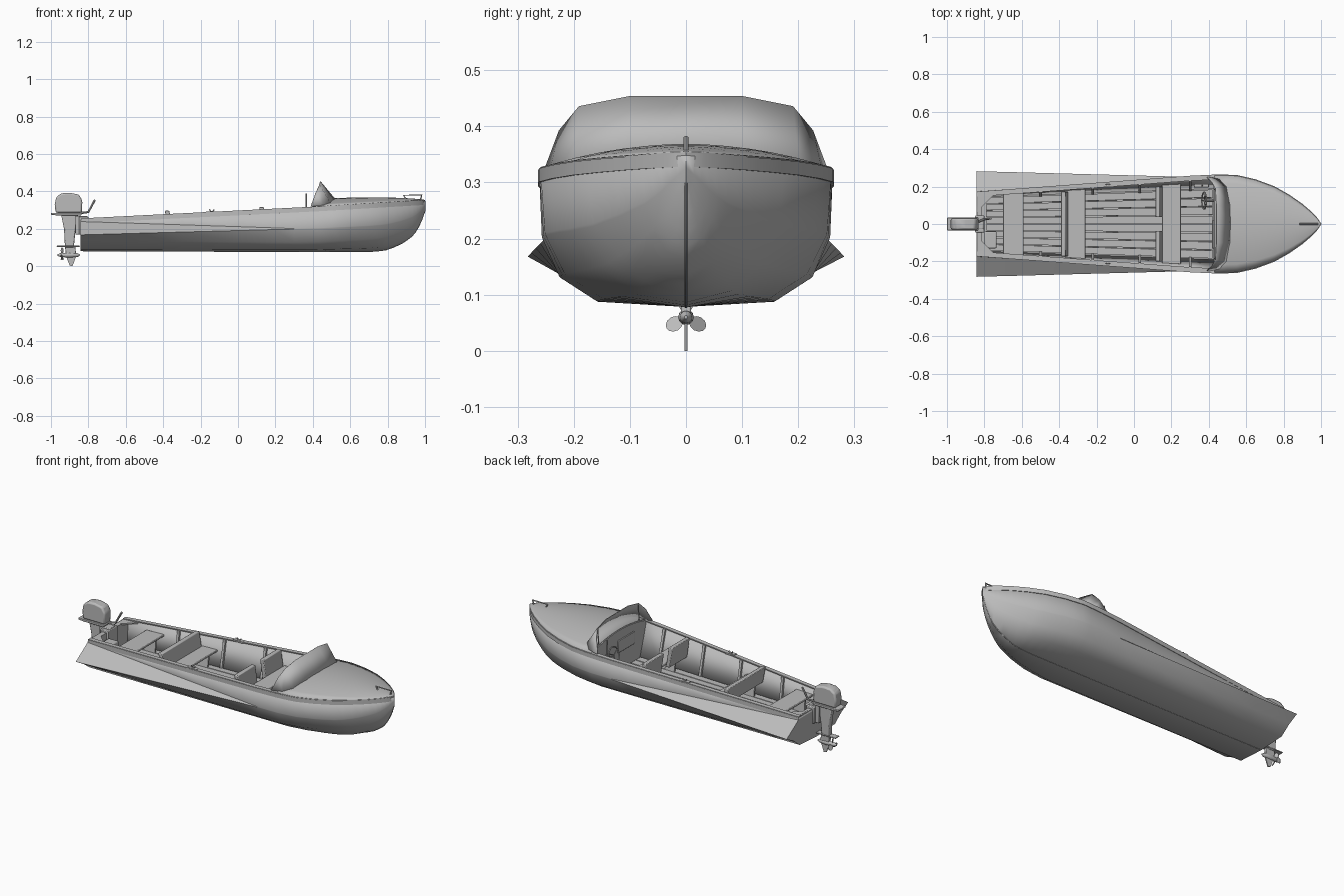
import bpy, bmesh, math
from mathutils import Vector

cube = bpy.data.objects.get("Cube")
if cube:
    bpy.data.objects.remove(cube)

GREY = bpy.data.materials.new("plain grey")
GREY.use_nodes = True
GREY.diffuse_color = (0.5, 0.5, 0.5, 1)
GREY.node_tree.nodes["Principled BSDF"].inputs["Base Color"].default_value = (0.5, 0.5, 0.5, 1)


def finish(name, me, smooth=35):
    me.materials.clear()
    me.materials.append(GREY)
    me.shade_smooth()
    me.set_sharp_from_angle(angle=math.radians(smooth))
    ob = bpy.data.objects.new(name, me)
    bpy.context.scene.collection.objects.link(ob)
    return ob


def loft(name, rows, closed=True, caps=True, thick=0, bevel=0):
    """Skin a list of equal-length point rows."""
    bm = bmesh.new()
    vs = [[bm.verts.new(p) for p in r] for r in rows]
    n = len(rows[0])
    for a, b in zip(vs, vs[1:]):
        for i in range(n if closed else n - 1):
            j = (i + 1) % n
            bm.faces.new((a[i], a[j], b[j], b[i]))
    if caps:
        bm.faces.new(vs[0])
        if closed:
            bm.faces.new(vs[-1])
    bmesh.ops.remove_doubles(bm, verts=bm.verts, dist=0.0004)
    bmesh.ops.recalc_face_normals(bm, faces=bm.faces)
    me = bpy.data.meshes.new(name)
    bm.to_mesh(me)
    bm.free()
    ob = finish(name, me)
    if thick:
        m = ob.modifiers.new("thickness", "SOLIDIFY")
        m.thickness, m.offset = thick, 0
    if bevel:
        m = ob.modifiers.new("soft edges", "BEVEL")
        m.width, m.segments = bevel, 2
    return ob


def box(name, x0, x1, y0, y1, z0, z1, bevel=0):
    ring = [(y0, z0), (y1, z0), (y1, z1), (y0, z1)]
    return loft(name, [[(x, y, z) for y, z in ring] for x in (x0, x1)], bevel=bevel)


def prism(name, profile, half, bevel=0):
    """Extrude a side profile (x, z) across the centre line."""
    return loft(name, [[(x, y, z) for x, z in profile] for y in (-half, half)], bevel=bevel)


def tube(name, pts, r, cyclic=False):
    cu = bpy.data.curves.new(name, "CURVE")
    cu.dimensions, cu.bevel_depth, cu.bevel_resolution = "3D", r, 2
    cu.use_fill_caps = True
    sp = cu.splines.new("POLY")
    sp.points.add(len(pts) - 1)
    for p, q in zip(sp.points, pts):
        p.co = (*q, 1)
    sp.use_cyclic_u = cyclic
    tmp = bpy.data.objects.new(name + "_path", cu)
    me = bpy.data.meshes.new_from_object(tmp)
    bpy.data.objects.remove(tmp)
    return finish(name, me)


def lerp(table, x):
    for (a, u), (b, v) in zip(table, table[1:]):
        if x <= b:
            return u + (v - u) * (x - a) / (b - a)
    return table[-1][1]


# Hull lines: half breadth, sheer height, keel height along the length
BEAM = [(-.84, .168), (.3, .253), (.45, .26), (.55, .257), (.65, .234), (.75, .197),
        (.83, .152), (.9, .103), (.95, .06), (.98, .028), (1, 0)]
SHEER = [(-.84, .25), (.45, .315), (1, .348)]
KEEL = [(-.84, .083), (.72, .08), (.8, .09), (.88, .125), (.94, .17), (.975, .23), (1, .3)]
B = lambda x: lerp(BEAM, x)
S = lambda x: lerp(SHEER, x)
K = lambda x: lerp(KEEL, x)
STERN = [(0, .083), (.16, .092), (.22, .138), (.28, .168), (.172, .238), (.168, .25)]
MID_F, MID_G = (0, .62, .87, .985, .986, 1), (0, .04, .22, .52, .53, 1)
BOW_F, BOW_G = (0, .45, .75, .92, .93, 1), (0, .1, .3, .55, .57, 1)


def section(x):
    t = min(max((x - .4) / .5, 0), 1)
    xs = max(x, .3)
    pts = [(B(xs) * (a + (b - a) * t), K(xs) + (S(xs) - K(xs)) * (c + (d - c) * t))
           for a, b, c, d in zip(MID_F, BOW_F, MID_G, BOW_G)]
    if x < .3:
        u = (x + .84) / 1.14
        pts = [(p[0] + (q[0] - p[0]) * u, p[1] + (q[1] - p[1]) * u) for p, q in zip(STERN, pts)]
    return [(x, -y, z) for y, z in reversed(pts[1:])] + [(x, y, z) for y, z in pts]


AFT = [-.84, -.6, -.3, 0, .2, .3, .43]
FORE = [.43, .5, .55, .6, .65, .7, .75, .79, .83, .87, .9, .93, .95, .965, .98, .99, 1]
loft("hull", [section(x) for x in AFT + FORE[1:]], closed=False, thick=.005)
tube("keel_strip", [(x, 0, K(x) - .001) for x in [-.83, 0] + FORE], .003)


# Foredeck with camber
def deck_z(x, f):
    return S(x) + .005 + .146 * B(x) * (1 - f * f)


FR = [i / 6 for i in range(-6, 7)]
loft("foredeck", [[(x, f * B(x), deck_z(x, f)) for f in FR] for x in FORE],
     closed=False, caps=False, thick=.004)

# Gunwales and rub strips
for s, side in ((1, "left"), (-1, "right")):
    def strip(name, inner, outer, low, high):
        rows = []
        for x in AFT + FORE[1:]:
            a, b = max(0, B(x) - inner), B(x) + (outer if x < 1 else 0)
            rows.append([(x, s * y, S(x) + z) for y, z in
                         ((a, low), (b, low), (b, high), (a, high))])
        loft(side + name, rows)
    strip("_gunwale", .022, .003, 0, .006)
    strip("_rub_strip", .002, .005, -.02, .004)


# Cockpit lining
def wall(x, z):
    foot = lerp([(-.84, .145), (.43, .19)], x)
    return foot + (B(x) - .012 - foot) * (z - .112) / (S(x) - .112)


def slab(name, x0, x1, f0, f1, z0, z1, bevel=0):
    """Crosswise board whose ends follow the cockpit walls."""
    return loft(name, [[(x, f * wall(x, z), z) for f, z in
                        ((f0, z0), (f1, z0), (f1, z1), (f0, z1))] for x in (x0, x1)], bevel=bevel)


slab("floor", -.83, .43, -1, 1, .112, .118)
for i in range(8):
    f = -.96 + i * .24
    slab("floor_plank", -.79, .42, f + .015, f + .225, .118, .13)
for s in (1, -1):
    loft("side_lining", [[(x, s * wall(x, z), z) for z in (.112, S(x))] for x in AFT],
         closed=False, caps=False, thick=.004)
    for x in (-.5, -.22, .03, .3):
        rows = []
        for z in (.125, S(x)):
            w = wall(x, z)
            rows.append([(x + a, s * (w - b), z) for a, b in
                         ((-.007, 0), (.007, 0), (.007, .014), (-.007, .014))])
        loft("side_rib", rows)

# Transom board, corner plates and stern box
slab("transom_board", -.837, -.812, -1, 1, .115, .252)
for s in (1, -1):
    loft("corner_plate", [[(-.83, s * .15, z), (-.83, s * .075, z), (-.75, s * .155, z)]
                          for z in (.245, .253)])
box("stern_box", -.8, -.735, -.13, -.04, .13, .225, .006)
box("motor_pad", -.85, -.8, -.045, .045, .17, .265, .004)

# Benches with supports and backrests
for x0, x1, z in ((-.7, -.59, .222), (-.37, -.26, .215), (.15, .25, .225)):
    slab("bench", x0, x1, -1, 1, z - .012, z, .003)
    for f in (-.75, .75):
        slab("bench_leg", x0 + .02, x1 - .02, f - .03, f + .03, .13, z - .012)
for name, x, f0, f1, z in (("middle_backrest", -.385, -.93, .93, .297),
                           ("left_backrest", .12, .17, .93, .317),
                           ("right_backrest", .12, -.93, -.17, .317)):
    loft(name, [[(x + a, f * wall(x, .25), h) for a, h in
                 ((.012, .2), (.035, .2), (.018, z), (-.006, z))] for f in (f0, f1)], bevel=.004)

# Oarlocks
for s in (1, -1):
    y = s * (B(-.14) - .01)
    box("oarlock_base", -.17, -.11, y - .012, y + .012, .285, .294)
    tube("oarlock", [(-.14 + .012 * math.cos(a), y, .305 - .012 * math.sin(a))
                     for a in [math.pi * k / 6 for k in range(7)]], .003)

# Dashboard, wheel and lever
rows = []
for x in (.425, .445):
    rows.append([(x, f * (B(x) - .01), deck_z(x, f) - .002) for f in FR] +
                [(x, wall(.43, .13) - .01, .125), (x, .01 - wall(.43, .13), .125)])
loft("dashboard", rows)
hub = Vector((.375, .125, .27))
ring = [hub + Vector((.012 * math.sin(a), .045 * math.cos(a), .045 * math.sin(a)))
        for a in [math.tau * k / 24 for k in range(24)]]
tube("steering_wheel", ring, .004, True)
tube("steering_column", [hub, (.43, .125, .255)], .007)
for k in (2, 10, 18):
    tube("wheel_spoke", [hub, ring[k]], .003)
box("control_box", .32, .4, .195, .215, .24, .29, .004)
tube("control_lever", [(.365, .205, .28), (.365, .2, .388)], .004)
box("instrument_panel", .418, .426, -.13, .02, .23, .3, .002)

# Windshield
top = [(.44, 0, .453), (.44, .1, .453), (.435, .19, .435), (.415, .225, .392), (.39, .25, .325)]
base = [(.52, 0, .357), (.515, .1, .351), (.495, .2, .334), (.455, .24, .324), (.392, .251, .32)]
both = lambda pts: [(x, -y, z) for x, y, z in reversed(pts[1:])] + pts
loft("windshield", [both(base), both(top)], closed=False, caps=False, thick=.004)
for s in (1, -1):
    tube("windshield_strut", [(.435, s * .185, .432), (.43, s * .185, .335)], .003)

# Bow handle
tube("bow_handle", [(.9, 0, .355), (.885, 0, .38), (.982, 0, .38), (.975, 0, .352)], .0045)

# Outboard motor
prism("motor_tray", [(-.97, .272), (-.84, .272), (-.83, .286), (-1, .286), (-1, .276)], .034, .003)
prism("motor_cowl", [(-.975, .286), (-.835, .286), (-.832, .35), (-.85, .383), (-.9, .393),
                     (-.945, .39), (-.972, .37), (-.98, .33)], .03, .009)
prism("motor_leg", [(-.945, .275), (-.855, .275), (-.868, .2), (-.878, .1), (-.925, .1),
                    (-.93, .2)], .016, .006)
box("cavitation_plate", -.97, -.845, -.018, .018, .104, .11, .002)
prism("lower_leg", [(-.925, .105), (-.87, .105), (-.865, .06), (-.92, .06)], .009, .003)
loft("gear_case", [[(x, r * math.cos(a), .06 + r * math.sin(a)) for a in
                    [math.tau * k / 12 for k in range(12)]]
                   for x, r in ((-.965, .004), (-.95, .01), (-.9, .014), (-.86, .011), (-.845, .003))])
prism("skeg", [(-.92, .055), (-.865, .055), (-.885, .0), (-.9, .004)], .003)
for k in range(3):
    t = math.pi / 2 + math.tau * k / 3
    out, across = Vector((0, math.cos(t), math.sin(t))), Vector((.5, -math.sin(t), math.cos(t)))
    disc = [Vector((-.94, 0, .06)) + out * (.024 + .016 * math.cos(a)) + across * .013 * math.sin(a)
            for a in [math.tau * j / 12 for j in range(12)]]
    loft("propeller_blade", [[p - Vector((.0015, 0, 0)) for p in disc],
                             [p + Vector((.0015, 0, 0)) for p in disc]])
prism("clamp_bracket", [(-.87, .27), (-.805, .27), (-.805, .235), (-.84, .17), (-.87, .17)], .028, .004)
tube("tiller", [(-.84, .01, .285), (-.8, .025, .29), (-.765, .03, .355)], .006)
